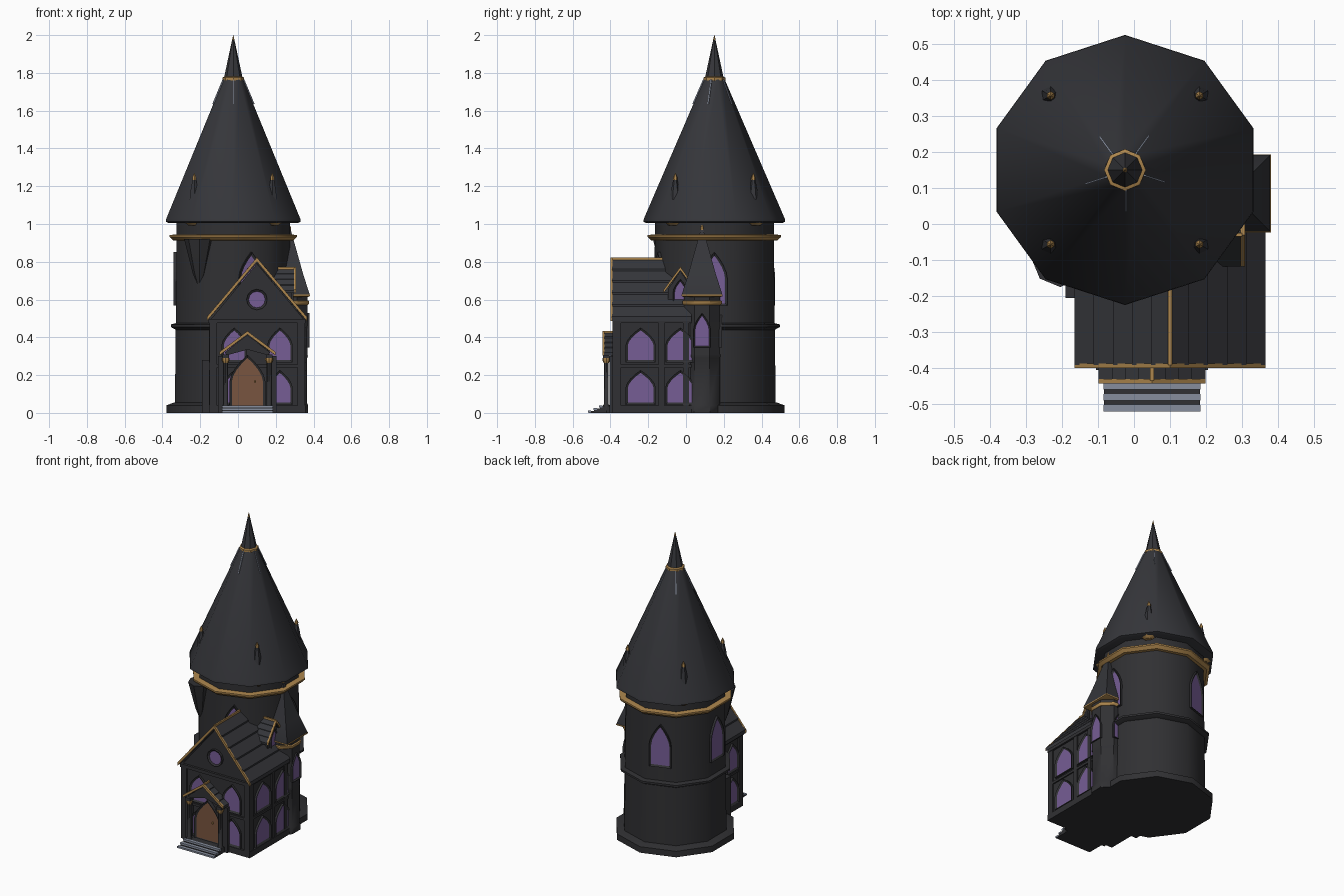
import bpy, bmesh
from math import radians, cos, sin, pi
from mathutils import Matrix, Vector

if "Cube" in bpy.data.objects:
    bpy.data.objects.remove(bpy.data.objects["Cube"])


def material(name, rgb):
    m = bpy.data.materials.new(name)
    m.use_nodes = True
    m.diffuse_color = (*rgb, 1)
    m.node_tree.nodes["Principled BSDF"].inputs["Base Color"].default_value = (*rgb, 1)
    return m


WALL = material("dark_stone", (0.030, 0.030, 0.033))
ROOF = material("slate_roof", (0.036, 0.037, 0.043))
GOLD = material("gold_trim", (0.42, 0.24, 0.075))
GLASS = material("violet_glass", (0.18, 0.11, 0.30))
WOOD = material("brown_door", (0.19, 0.09, 0.05))
STONE = material("pale_step_stone", (0.24, 0.27, 0.34))

TOWER = Vector((-0.025, 0.15, 0))
HOUSE_X, FRONT_Y, PORCH_X = 0.10, -0.375, 0.05


def finish(name, bm, mats):
    bmesh.ops.recalc_face_normals(bm, faces=bm.faces)
    mesh = bpy.data.meshes.new(name)
    bm.to_mesh(mesh)
    bm.free()
    ob = bpy.data.objects.new(name, mesh)
    bpy.context.collection.objects.link(ob)
    for m in mats:
        mesh.materials.append(m)
    return ob


def lathe(name, profile, sides, mat, loc=TOWER, start=90, smooth=True):
    """Turn (radius, height) points around a vertical axis."""
    bm = bmesh.new()
    rings = []
    for r, z in profile:
        angles = [radians(start) + 2 * pi * k / sides for k in range(sides)]
        rings.append([bm.verts.new((r * cos(a), r * sin(a), z)) for a in angles])
    for low, high in zip(rings, rings[1:]):
        for k in range(sides):
            n = (k + 1) % sides
            bm.faces.new((low[k], low[n], high[n], high[k]))
    bm.faces.new(rings[0])
    bm.faces.new(rings[-1])
    ob = finish(name, bm, [mat])
    ob.location = loc
    if smooth:
        bpy.ops.object.select_all(action="DESELECT")
        ob.select_set(True)
        bpy.context.view_layer.objects.active = ob
        bpy.ops.object.shade_smooth_by_angle(angle=radians(40))
    return ob


def prism(name, pts, depth, mat, loc=(0, 0, 0), facing=-90, inset=0, sink=0, pane=None):
    """Extrude an upright outline backwards; optionally sink a coloured pane in its front."""
    bm = bmesh.new()
    front = [bm.verts.new((x, 0, z)) for x, z in pts]
    back = [bm.verts.new((x, depth, z)) for x, z in pts]
    face = bm.faces.new(front)
    bm.faces.new(back[::-1])
    for k in range(len(pts)):
        n = (k + 1) % len(pts)
        bm.faces.new((front[k], back[k], back[n], front[n]))
    bmesh.ops.recalc_face_normals(bm, faces=bm.faces)
    if pane:
        bmesh.ops.inset_individual(bm, faces=[face], thickness=inset, depth=-sink, use_even_offset=True)
        face.material_index = 1
    bm.transform(Matrix.Translation(loc) @ Matrix.Rotation(radians(facing + 90), 4, "Z"))
    return finish(name, bm, [mat, pane] if pane else [mat])


def box(name, x0, x1, y0, y1, z0, z1, mat):
    return prism(name, [(x0, z0), (x1, z0), (x1, z1), (x0, z1)], y1 - y0, mat, (0, y0, 0))


def arch(name, width, z0, z1, loc, facing, pane=GLASS, frame=0.012):
    """Pointed arch opening with a raised frame."""
    w, spring = width / 2 + frame, z0 + (z1 - z0) * 0.5
    right = [(w * (1 - t ** 1.7), spring + (z1 + frame - spring) * t) for t in (0, 0.25, 0.5, 0.75)]
    pts = [(-w, z0 - frame), (w, z0 - frame)] + right + [(0, z1 + frame)]
    pts += [(-x, z) for x, z in right[::-1]]
    out = Vector((cos(radians(facing)), sin(radians(facing)), 0)) * 0.014
    return prism(name, pts, 0.04, WALL, Vector(loc) + out, facing, frame, 0.008, pane)


def gable_roof(name, half, eave, ridge, length, loc, facing, steps, trim=0.014):
    """Stepped shingle roof with gold verge boards and ridge."""
    rise, lift = ridge - eave, 0.04 * half
    right = []
    for i in range(steps):
        for t, up in ((i / steps, 0), ((i + 1) / steps, lift)):
            right.append((half * t, ridge - rise * t + up))
    under = [(half, eave - trim), (0, ridge - 1.6 * trim), (-half, eave - trim)]
    left = [(-x, z) for x, z in right[:0:-1]]
    prism(name + "_shingles", right + under + left, length, ROOF, loc, facing)
    out = Vector((cos(radians(facing)), sin(radians(facing)), 0)) * 0.008
    verge = [(0, ridge + 0.008), (half, eave + 0.008), (half, eave - trim),
             (0, ridge - trim), (-half, eave - trim), (-half, eave + 0.008)]
    prism(name + "_verge", verge, 0.012, GOLD, Vector(loc) + out, facing)
    r = 0.005
    cap = [(-r, ridge - r), (r, ridge - r), (r, ridge + 0.008), (-r, ridge + 0.008)]
    prism(name + "_ridge", cap, length, GOLD, loc, facing)


# Main round tower
lathe("tower_base", [(0.372, 0), (0.372, 0.04), (0.33, 0.055)], 10, WALL)
lathe("tower_body", [(0.325, 0.04), (0.32, 0.46), (0.315, 0.92), (0.315, 1.02)], 10, WALL)
lathe("tower_mid_band", [(0.32, 0.44), (0.348, 0.455), (0.348, 0.468), (0.32, 0.475)], 10, WALL)
lathe("tower_gold_band", [(0.31, 0.912), (0.335, 0.914), (0.354, 0.932), (0.354, 0.942), (0.31, 0.945)], 10, GOLD)
lathe("tower_roof", [(0.36, 1.005), (0.375, 1.012), (0.373, 1.028), (0.055, 1.765)], 10, ROOF)
lathe("spire_collar", [(0.05, 1.755), (0.058, 1.76), (0.058, 1.775), (0.048, 1.78)], 8, GOLD)
lathe("spire", [(0.05, 1.77), (0.004, 1.985)], 8, ROOF)
lathe("spire_tip", [(0.007, 1.975), (0.001, 2.0)], 6, GOLD)
for az in (0, 108, 180, 288):
    d = Vector((cos(radians(az)), sin(radians(az)), 0))
    arch("tower_window", 0.115, 0.58, 0.84, TOWER + d * 0.302, az)
for k in range(5):
    rib = [(0.05, 1.765), (0.06, 1.765), (0.117, 1.635), (0.105, 1.635)]
    prism("roof_rib", rib, 0.005, STONE, TOWER, -180 + 72 * k)

# Little roof pinnacles with gold eave bosses
for k in range(4):
    a = radians(45 + 90 * k)
    spot = TOWER + Vector((cos(a), sin(a), 0)) * 0.292
    lathe("pinnacle", [(0.028, 1.13), (0.022, 1.18), (0.011, 1.235)], 6, ROOF, spot)
    lathe("pinnacle_tip", [(0.011, 1.232), (0.012, 1.245), (0.001, 1.27)], 6, GOLD, spot)
    lathe("eave_boss", [(0.025, 0.992), (0.045, 1.008)], 6, GOLD, spot + Vector((cos(a), sin(a), 0)) * 0.015)

# Hanging corbel on the tower front
corbel = (-0.205, -0.095, 0)
lathe("corbel", [(0.004, 0.66), (0.035, 0.74), (0.08, 0.92)], 8, WALL, corbel)
lathe("corbel_tip", [(0.002, 0.645), (0.01, 0.655), (0.004, 0.667)], 6, GOLD, corbel)

# House
gable = [(-0.24, 0), (0.245, 0), (0.245, 0.5), (0, 0.79), (-0.24, 0.5)]
prism("house_walls", gable, 0.42, WALL, (HOUSE_X, FRONT_Y, 0))
box("house_plinth", -0.15, 0.358, -0.388, 0.03, 0, 0.04, WALL)
box("house_floor_band", -0.145, 0.353, -0.385, 0.03, 0.24, 0.256, WALL)
box("house_gable_beam", -0.155, 0.358, -0.39, 0.03, 0.475, 0.497, WALL)
for x in (-0.13, 0.335):
    box("corner_pier", x - 0.02, x + 0.02, -0.388, -0.345, 0, 0.49, WALL)
for y in (-0.13, 0.0):
    box("side_pier", -0.15, 0.355, y - 0.015, y + 0.015, 0, 0.49, WALL)
gable_roof("house_roof", 0.265, 0.50, 0.815, 0.42, (HOUSE_X, -0.392, 0), -90, 5)
for z0 in (0.055, 0.28):
    for x in (-0.02, 0.222):
        arch("front_window", 0.11, z0, z0 + 0.16, (x, FRONT_Y, 0), -90)
    for y in (-0.24, -0.03):
        arch("right_window", 0.135, z0, z0 + 0.16, (0.345, y, 0), 0)
    arch("left_window", 0.1, z0, z0 + 0.16, (-0.14, -0.28, 0), 180)
circle = [(0.055 * cos(pi * k / 6), 0.6 + 0.055 * sin(pi * k / 6)) for k in range(12)]
prism("round_window", circle, 0.03, WALL, (HOUSE_X, -0.39, 0), -90, 0.011, 0.008, GLASS)
box("side_buttress", -0.19, -0.13, -0.205, 0.0, 0, 0.28, WALL)

# Dormer on the right slope
prism("dormer_wall", [(-0.065, 0.55), (0.065, 0.55), (0.065, 0.655), (0, 0.75), (-0.065, 0.655)],
      0.12, WALL, (0.285, -0.03, 0), 0)
gable_roof("dormer_roof", 0.088, 0.645, 0.765, 0.14, (0.3, -0.03, 0), 0, 4, 0.01)
arch("dormer_window", 0.06, 0.58, 0.70, (0.28, -0.03, 0), 0, frame=0.008)

# Porch, door and steps
gable_roof("porch_roof", 0.148, 0.315, 0.425, 0.07, (PORCH_X, -0.435, 0), -90, 4, 0.01)
prism("porch_gable", [(-0.11, 0.305), (0, 0.335), (0.11, 0.305), (0.12, 0.32), (0, 0.412), (-0.12, 0.32)],
      0.05, WALL, (PORCH_X, -0.425, 0))
arch("door", 0.165, 0.04, 0.295, (PORCH_X, -0.385, 0), -90, WOOD)
lathe("door_knob", [(0.005, 0.16), (0.007, 0.166), (0.005, 0.172)], 6, GOLD, (0.09, -0.397, 0))
for side in (-1, 1):
    spot = (PORCH_X + side * 0.115, -0.422, 0)
    lathe("porch_column", [(0.02, 0), (0.02, 0.035), (0.013, 0.045), (0.013, 0.27)], 8, WALL, spot)
    lathe("column_cap", [(0.014, 0.265), (0.021, 0.28), (0.021, 0.29)], 8, GOLD, spot)
    lathe("column_block", [(0.025, 0.29), (0.025, 0.31)], 4, WALL, spot, 45)
    x = PORCH_X + side * 0.135
    box("porch_pier", x - 0.02, x + 0.02, -0.405, -0.37, 0, 0.3, WALL)
for i in range(3):
    y, top = -0.52 + 0.03 * i, 0.013 * (i + 1)
    box("step_core", -0.083, 0.183, y + 0.004, -0.38, 0, top - 0.003, WALL)
    box("step_tread", -0.085, 0.185, y, y + 0.018, top - 0.011, top, STONE)

# Corner turret
turret = (0.272, 0.085, 0)
lathe("turret_body", [(0.108, 0), (0.108, 0.04), (0.102, 0.05), (0.102, 0.29), (0.106, 0.3),
                      (0.104, 0.31), (0.104, 0.62)], 8, WALL, turret, 22.5)
lathe("turret_gold_band", [(0.106, 0.572), (0.113, 0.58), (0.113, 0.592), (0.1, 0.597)], 8, GOLD, turret, 22.5)
lathe("turret_gold_eave", [(0.14, 0.614), (0.153, 0.618), (0.153, 0.626)], 4, GOLD, turret, 45)
lathe("turret_roof", [(0.15, 0.622), (0.15, 0.632), (0.105, 0.73), (0.004, 0.985)], 4, ROOF, turret, 45)
lathe("turret_tip", [(0.008, 0.965), (0.01, 0.98), (0.001, 1.0)], 6, GOLD, turret)
for az in (0, 90, -90):
    d = Vector((cos(radians(az)), sin(radians(az)), 0))
    arch("turret_window", 0.075, 0.355, 0.52, Vector(turret) + d * 0.092, az, frame=0.008)
